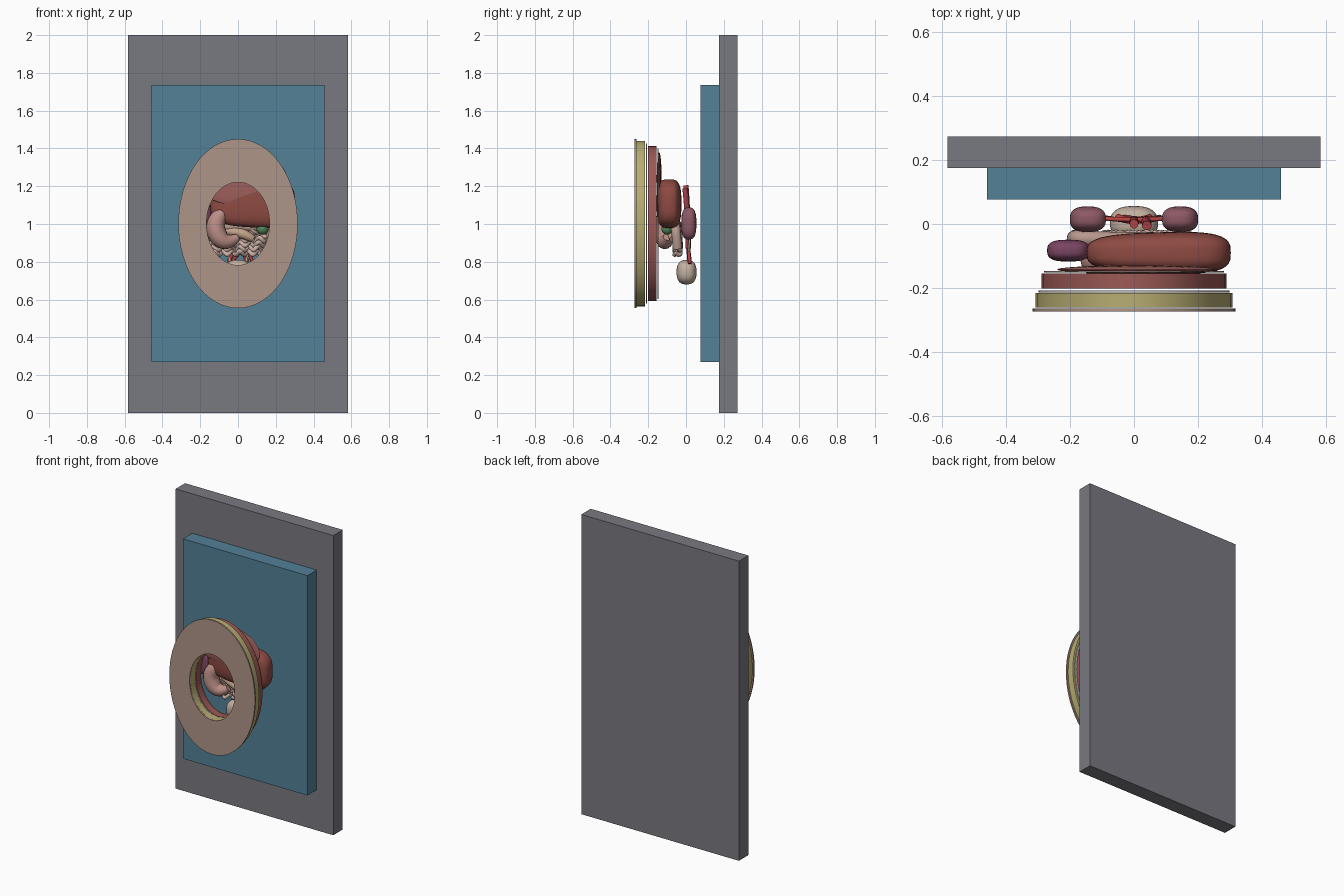
import bpy, bmesh, math
from mathutils import Vector

if "Cube" in bpy.data.objects:
    bpy.data.objects.remove(bpy.data.objects["Cube"])


def colour(ob, c):
    m = bpy.data.materials.new(ob.name + "_colour")
    m.diffuse_color = (*c, 1)
    m.use_nodes = True
    m.node_tree.nodes["Principled BSDF"].inputs["Base Color"].default_value = m.diffuse_color
    ob.data.materials.append(m)


def finish(name, bm, c, smooth=40):
    bmesh.ops.recalc_face_normals(bm, faces=bm.faces)
    me = bpy.data.meshes.new(name)
    bm.to_mesh(me)
    bm.free()
    ob = bpy.data.objects.new(name, me)
    bpy.context.collection.objects.link(ob)
    colour(ob, c)
    if smooth:
        bpy.ops.object.select_all(action='DESELECT')
        ob.select_set(True)
        bpy.context.view_layer.objects.active = ob
        bpy.ops.object.shade_smooth_by_angle(angle=math.radians(smooth))
    return ob


def box(name, lo, hi, c):
    bm = bmesh.new()
    bmesh.ops.create_cube(bm, size=1)
    for v in bm.verts:
        v.co = Vector([(a + b) / 2 + k * (b - a) for a, b, k in zip(lo, hi, v.co)])
    return finish(name, bm, c, 0)


def ring(name, rx, rz, hx, hz, y0, y1, c, n=64):
    """Oval slab with an oval opening, facing -y."""
    bm = bmesh.new()
    loops = []
    for a, b, y in ((rx, rz, y0), (rx, rz, y1), (hx, hz, y1), (hx, hz, y0)):
        loops.append([bm.verts.new((a * math.cos(i * math.tau / n), y,
                                    1.002 + b * math.sin(i * math.tau / n))) for i in range(n)])
    for k in range(4):
        p, q = loops[k], loops[(k + 1) % 4]
        for i in range(n):
            j = (i + 1) % n
            bm.faces.new((p[i], p[j], q[j], q[i]))
    return finish(name, bm, c)


def blob(name, centre, radii, c, power=1.0, bend=None):
    """Rounded organ; power below 1 makes it boxier, bend reshapes unit points."""
    bm = bmesh.new()
    bmesh.ops.create_uvsphere(bm, u_segments=40, v_segments=24, radius=1)
    for v in bm.verts:
        p = Vector([math.copysign(abs(k) ** power, k) if abs(k) > 1e-6 else 0 for k in v.co])
        if bend:
            p = bend(p)
        v.co = Vector([o + r * k for o, r, k in zip(centre, radii, p)])
    return finish(name, bm, c, 60)


def tube(name, pts, radius, c, radii=None, sides=3):
    cu = bpy.data.curves.new(name + "_path", 'CURVE')
    cu.dimensions = '3D'
    cu.bevel_depth = radius
    cu.bevel_resolution = sides
    cu.resolution_u = 5
    cu.use_fill_caps = True
    s = cu.splines.new('NURBS')
    s.points.add(len(pts) - 1)
    for i, (pt, p) in enumerate(zip(s.points, pts)):
        pt.co = (*p, 1)
        pt.radius = radii[i] if radii else 1
    s.use_endpoint_u = True
    s.order_u = 3
    tmp = bpy.data.objects.new(name + "_path", cu)
    bpy.context.collection.objects.link(tmp)
    bpy.context.view_layer.update()
    me = bpy.data.meshes.new_from_object(tmp.evaluated_get(bpy.context.evaluated_depsgraph_get()))
    bpy.data.objects.remove(tmp)
    me.materials.clear()
    bm = bmesh.new()
    bm.from_mesh(me)
    bpy.data.meshes.remove(me)
    return finish(name, bm, c, 50)


# operating table and its pad
box("table_base", (-.582, .174, 0), (.582, .273, 2), (.19, .19, .22))
box("table_pad", (-.459, .076, .27), (.459, .174, 1.737), (.085, .22, .31))

# abdominal wall layers around the opening
ring("skin_layer", .316, .448, .167, .219, -.273, -.263, (.43, .30, .25))
ring("fat_layer", .308, .438, .168, .22, -.261, -.216, (.48, .42, .17))
ring("fascia_layer", .298, .424, .169, .221, -.213, -.207, (.55, .5, .48))
ring("muscle_layer", .289, .41, .17, .222, -.202, -.155, (.33, .1, .09))
ring("peritoneum_layer", .28, .398, .171, .223, -.151, -.146, (.5, .32, .3))

# diaphragm, a shallow dome over the liver
blob("diaphragm", (.01, -.142, 1.24), (.25, .013, .14), (.36, .12, .11))

# liver with its thinner left lobe, gallbladder and spleen
blob("liver", (.077, -.09, 1.108), (.225, .064, .126), (.27, .07, .055), .62,
     lambda p: Vector((p.x, p.y * (1 + .1 * p.x), p.z * (1 + .1 * p.x))))
blob("gallbladder", (.13, -.1, .975), (.032, .03, .032), (.09, .24, .11))
blob("spleen", (-.205, -.083, 1.045), (.066, .034, .075), (.2, .06, .12), .7)

# stomach and pancreas
tube("stomach", [(-.05, -.1, 1.09), (-.09, -.112, 1.06), (-.125, -.115, .99),
                 (-.1, -.115, .92), (-.045, -.11, .9), (.0, -.1, .93)], .05, (.5, .27, .24),
     [.35, .8, 1, 1, .75, .4], 5)
tube("pancreas", [(-.11, -.04, .97), (-.03, -.06, .96), (.04, -.075, .945), (.08, -.07, .92)],
     .026, (.55, .36, .25), [.6, .9, 1.1, .7], 4)

# small intestine: stacked wavy rows
for row in range(6):
    z = .965 - row * .0235
    half = .165 - .006 * row
    pts = [(-half + 2 * half * i / 32, -.045 - .016 * math.cos(i * .8 + row),
            z + .011 * math.sin(i * 1.18)) for i in range(33)]
    tube("small_intestine_row", pts, .0125, (.6, .43, .38))

# large intestine frame, pouched along its length
path = [(.165, -.045, .87), (.175, -.05, .93), (.165, -.055, .985), (.06, -.05, .985),
        (-.07, -.05, .985), (-.175, -.045, 1.0), (-.19, -.045, .94), (-.175, -.04, .87)]
tube("large_intestine", path, .025, (.48, .32, .27), sides=4)

# kidneys, mirrored, each with an inner notch, and ureters
for s in (-1, 1):
    blob("kidney", (s * .14, .015, 1.003), (.06, .04, .085), (.27, .1, .13), .72,
         lambda p, s=s: Vector((p.x + s * .35 * math.exp(-6 * p.z ** 2) * max(0, -s * p.x), p.y, p.z)))
    tube("ureter", [(s * .09, .02, 1.0), (s * .075, .02, .94), (s * .06, .015, .86), (s * .035, .01, .78)],
         .006, (.6, .45, .25))
    # iliac vessels
    tube("iliac_artery", [(0, .01, .89), (s * .025, .012, .86), (s * .05, .02, .8)], .011, (.5, .06, .06))
    tube("iliac_vein", [(.035, .012, .88), (.035 + s * .025, .015, .85), (.02 + s * .06, .02, .79)],
         .009, (.45, .05, .06))

# great vessels and their branches
tube("aorta", [(0, .0, 1.205), (0, .012, 1.05), (0, .012, .88)], .014, (.5, .06, .06))
tube("vena_cava", [(.04, -.005, 1.19), (.04, .01, 1.05), (.035, .012, .87)], .015, (.4, .05, .07))
for s in (-1, 1):
    tube("renal_artery", [(0, .012, 1.01), (s * .05, .016, 1.015), (s * .1, .016, 1.0)], .007, (.5, .06, .06))

# bladder
blob("bladder", (0, .003, .745), (.075, .053, .065), (.55, .43, .35), .8)
